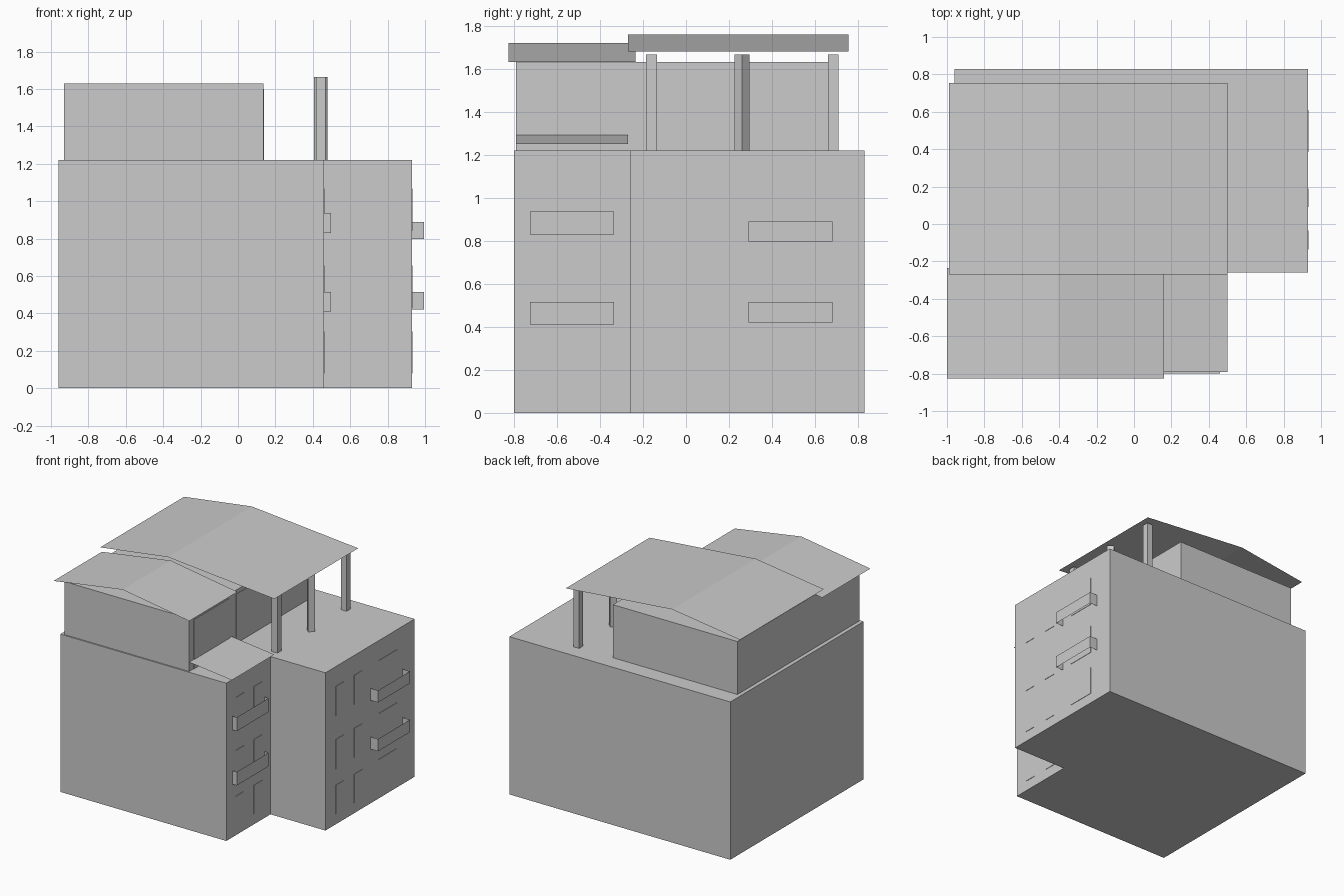
import bpy
import bmesh
import math
from mathutils import Matrix, Vector

cube = bpy.data.objects.get("Cube")
if cube:
    bpy.data.objects.remove(cube, do_unlink=True)

# One plain grey for the whole building
grey = bpy.data.materials.new("plain_grey")
grey.use_nodes = True
GREY = (0.6, 0.6, 0.6, 1)
grey.diffuse_color = GREY
grey.node_tree.nodes["Principled BSDF"].inputs["Base Color"].default_value = GREY


def finish(name, bm):
    mesh = bpy.data.meshes.new(name)
    bm.to_mesh(mesh)
    bm.free()
    mesh.materials.append(grey)
    obj = bpy.data.objects.new(name, mesh)
    bpy.context.collection.objects.link(obj)
    return obj


def box(name, x, y, z, turn=0):
    """Box between (min, max) pairs, turned about its own upright axis."""
    bm = bmesh.new()
    bmesh.ops.create_cube(bm, size=1)
    size = [b - a for a, b in (x, y, z)]
    mid = Vector([(a + b) / 2 for a, b in (x, y, z)])
    bm.transform(Matrix.Translation(mid) @ Matrix.Rotation(turn, 4, "Z")
                 @ Matrix.Diagonal((*size, 1)))
    return finish(name, bm)


def sweep(name, path, offset, caps=False):
    """Sweep a path of points along an offset into a sheet or a solid."""
    bm = bmesh.new()
    low = [bm.verts.new(p) for p in path]
    high = [bm.verts.new(Vector(p) + Vector(offset)) for p in path]
    count = len(path)
    for i in range(count if caps else count - 1):
        j = (i + 1) % count
        bm.faces.new((low[i], low[j], high[j], high[i]))
    if caps:
        bm.faces.new(low)
        bm.faces.new(high)
        bmesh.ops.recalc_face_normals(bm, faces=bm.faces)
    return finish(name, bm)


def roof(name, profile, y):
    """Thin roof sheet from an x-z profile running from y[0] to y[1]."""
    return sweep(name, [(px, y[0], pz) for px, pz in profile], (0, y[1] - y[0], 0))


# L-shaped main block
WALL, WING, TOP = 0.93, 0.46, 1.22
plan = [(-0.96, -0.8), (WING, -0.8), (WING, -0.26), (WALL, -0.26),
        (WALL, 0.83), (-0.96, 0.83)]
sweep("main_block", [(x, y, 0) for x, y in plan], (0, 0, TOP), caps=True)

# Rooftop storey with two door panels
UPPER = 0.135
box("rooftop_storey", (-0.93, UPPER), (-0.79, 0.7), (TOP, 1.63))
for side, y in (("front", (-0.735, -0.305)), ("back", (-0.215, 0.21))):
    box(f"{side}_rooftop_door", (UPPER, UPPER + 0.004), y, (TOP, 1.6))

# Roof sheets with ridges running front to back
roof("large_roof", [(-0.99, 1.68), (-0.41, 1.76), (0.5, 1.68)], (-0.27, 0.755))
roof("small_roof", [(-1, 1.63), (-0.41, 1.72), (0.16, 1.63)], (-0.825, -0.235))
roof("terrace_awning", [(UPPER, 1.292), (0.5, 1.25)], (-0.79, -0.27))

# Posts under the large roof, the middle one turned
for name, y, turn in (("front", -0.16, 0), ("middle", 0.26, math.pi / 4),
                      ("back", 0.685, 0)):
    box(f"{name}_post", (0.417, 0.467), (y - 0.025, y + 0.025), (TOP, 1.665), turn)

# Windows on the right walls, three floors each
columns = [(WING, -0.64, 0.1), (WING, -0.413, 0.105), (WALL, -0.085, 0.1),
           (WALL, 0.14, 0.1), (WALL, 0.498, 0.225)]
for floor, z in enumerate(((0.08, 0.303), (0.43, 0.657), (0.84, 1.067))):
    for number, (x, y, width) in enumerate(columns):
        box(f"window_{floor}_{number}", (x, x + 0.003),
            (y - width / 2, y + width / 2), z)

# Open balcony rails, a front panel and two ends
for name, x, depth, y, levels in (
        ("wing", WING, 0.037, (-0.725, -0.335), ((0.41, 0.515), (0.83, 0.937))),
        ("main", WALL, 0.065, (0.29, 0.68), ((0.42, 0.515), (0.797, 0.89)))):
    for floor, (z, top) in enumerate(levels):
        out = x + depth
        path = [(x, y[0], z), (out, y[0], z), (out, y[1], z), (x, y[1], z)]
        sweep(f"{name}_balcony_rail_{floor}", path, (0, 0, top - z))
